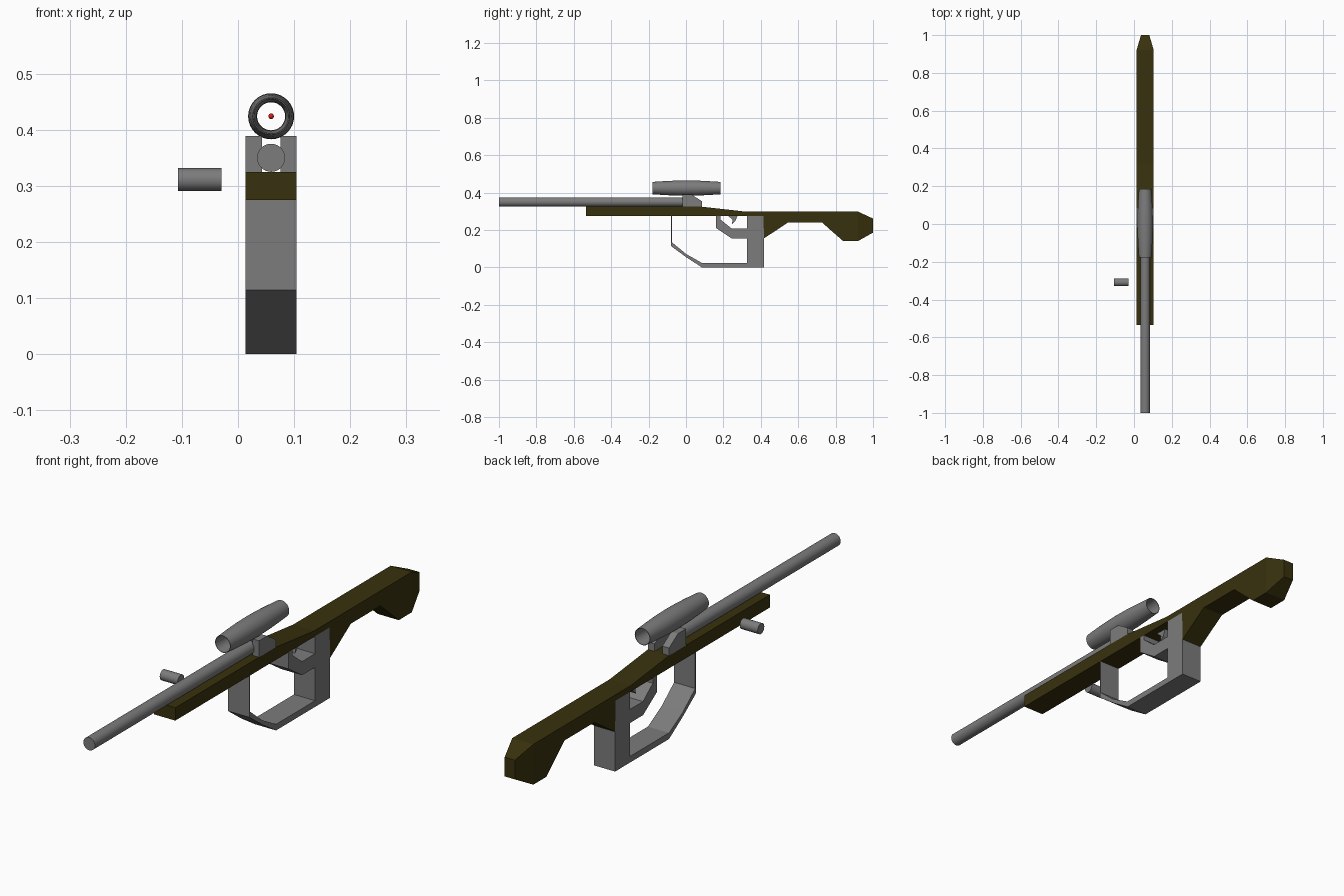
import bpy, bmesh, math
from mathutils import Matrix, Vector

if "Cube" in bpy.data.objects:
    bpy.data.objects.remove(bpy.data.objects["Cube"])

CX, HW = 0.059, 0.0455   # centre line and half width of the body


def material(name, rgb):
    m = bpy.data.materials.new(name)
    m.diffuse_color = (*rgb, 1)
    m.use_nodes = True
    m.node_tree.nodes["Principled BSDF"].inputs["Base Color"].default_value = m.diffuse_color
    return m


olive = material("olive", (0.039, 0.031, 0.004))
red = material("red", (0.7, 0.01, 0.01))
steel = material("dark_grey", (0.2, 0.2, 0.2))


def finish(name, bm, mat=steel, smooth=False):
    bmesh.ops.recalc_face_normals(bm, faces=bm.faces)
    me = bpy.data.meshes.new(name)
    bm.to_mesh(me)
    bm.free()
    ob = bpy.data.objects.new(name, me)
    bpy.context.collection.objects.link(ob)
    me.materials.append(mat)
    if smooth:
        bpy.context.view_layer.objects.active = ob
        ob.select_set(True)
        bpy.ops.object.shade_smooth_by_angle(angle=math.radians(35))
        ob.select_set(False)
    return ob


def plate(name, profile, x0, x1):
    """Extrude a (y, z) side profile across x."""
    bm = bmesh.new()
    face = bm.faces.new([bm.verts.new((x0, y, z)) for y, z in profile])
    new = bmesh.ops.extrude_face_region(bm, geom=[face])["geom"]
    bmesh.ops.translate(bm, vec=(x1 - x0, 0, 0),
                        verts=[v for v in new if isinstance(v, bmesh.types.BMVert)])
    # the extruded face is kept as the first cap
    return finish(name, bm)


def loft(name, stations, mat):
    """Join rectangular sections (y, top, bottom, half width)."""
    bm = bmesh.new()
    rings = [[bm.verts.new((CX + sx * w, y, z))
              for sx, z in ((-1, b), (1, b), (1, t), (-1, t))] for y, t, b, w in stations]
    for r, s in zip(rings, rings[1:]):
        for i in range(4):
            j = (i + 1) % 4
            bm.faces.new((r[i], r[j], s[j], s[i]))
    bm.faces.new(rings[0])
    bm.faces.new(rings[-1])
    return finish(name, bm, mat)


def cylinder(name, centre, radius, length, axis):
    bm = bmesh.new()
    rot = Matrix.Rotation(math.pi / 2, 4, axis)
    bmesh.ops.create_cone(bm, cap_ends=True, segments=32, radius1=radius, radius2=radius,
                          depth=length, matrix=Matrix.Translation(centre) @ rot)
    return finish(name, bm, smooth=True)


# Stock, tapering at the butt
loft("stock", [(-0.535, .325, .275, HW), (0.08, .325, .275, HW), (0.32, .298, .275, HW),
               (0.414, .298, .275, HW), (0.417, .298, .155, HW), (0.545, .298, .24, HW),
               (0.727, .298, .24, HW), (0.84, .298, .141, HW), (0.92, .298, .141, HW),
               (1.0, .261, .186, .022)], olive)

# Grip column, lower loop and trigger guard in one band
plate("grip_frame", [(-.08, .275), (-.08, .114), (0, .055), (.085, 0), (.417, 0),
                     (.417, .275), (.325, .275), (.325, .207), (.245, .207), (.185, .255),
                     (.185, .275), (.16, .275), (.16, .211), (.245, .154), (.325, .154),
                     (.325, .024), (.085, .024), (0, .072), (-.076, .135), (-.076, .275)],
      CX - HW, CX + HW)
plate("trigger", [(.225, .275), (.275, .275), (.265, .25), (.245, .23), (.25, .255)],
      CX - .015, CX + .015)

# Receiver: two cheeks with a slot between them
for side, label in ((-1, "left"), (1, "right")):
    plate("receiver_" + label, [(-.02, .325), (-.02, .389), (.03, .389), (.085, .354),
                                (.085, .324)], CX + side * .0165, CX + side * HW)

# Barrel and side knob
cylinder("barrel", (CX, -.505, .35), .025, .99, 'X')
cylinder("side_knob", (-.068, -.309, .311), .0205, .077, 'Y')

# Scope tube: closed outline spun about its own axis
SY, SZ = 0.002, .424
outline = [(-.18, .033), (-.12, .037), (-.06, .040), (0, .041), (.06, .040), (.12, .037),
           (.182, .033), (.182, .031), (.1, .026), (0, .025), (-.1, .026), (-.18, .031)]
bm = bmesh.new()
vs = [bm.verts.new((CX, SY + y, SZ + r)) for y, r in outline]
es = [bm.edges.new((vs[i], vs[(i + 1) % len(vs)])) for i in range(len(vs))]
bmesh.ops.spin(bm, geom=vs + es, cent=Vector((CX, 0, SZ)), axis=(0, 1, 0),
               angle=2 * math.pi, steps=32)
bmesh.ops.remove_doubles(bm, verts=bm.verts, dist=1e-5)
finish("scope", bm, smooth=True)

# Red aiming dot
bm = bmesh.new()
bmesh.ops.create_uvsphere(bm, u_segments=16, v_segments=8, radius=.005,
                          matrix=Matrix.Translation((CX, SY, SZ)))
finish("aiming_dot", bm, red, smooth=True)
